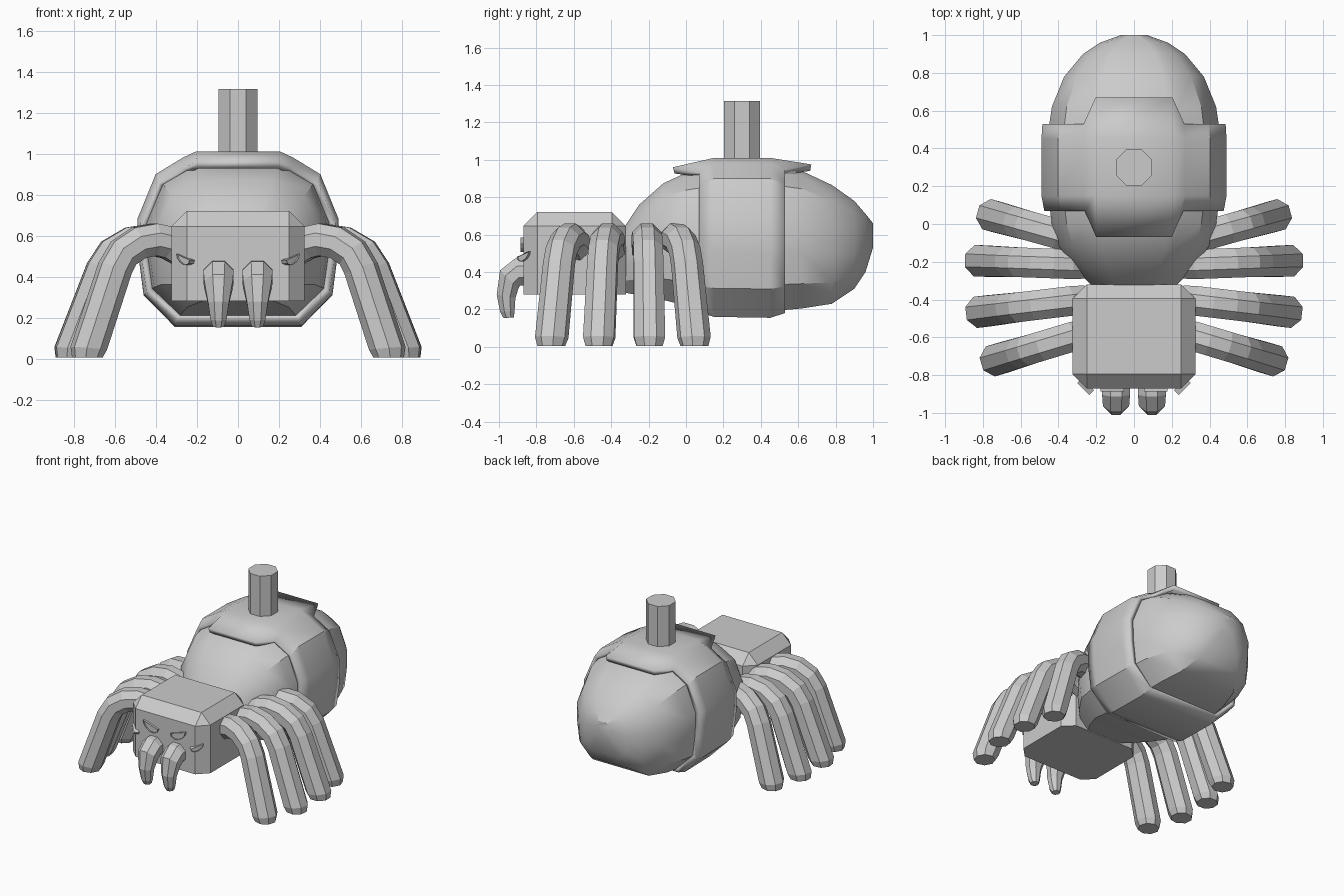
import bpy, bmesh, math
from mathutils import Vector

if "Cube" in bpy.data.objects:
    bpy.data.objects.remove(bpy.data.objects["Cube"], do_unlink=True)

GREY = (0.6, 0.6, 0.6, 1)
grey = bpy.data.materials.new("plain grey")
grey.use_nodes = True
grey.diffuse_color = GREY
grey.node_tree.nodes["Principled BSDF"].inputs["Base Color"].default_value = GREY


def finish(name, bm, smooth=0):
    bmesh.ops.recalc_face_normals(bm, faces=bm.faces)
    mesh = bpy.data.meshes.new(name)
    bm.to_mesh(mesh)
    bm.free()
    mesh.materials.append(grey)
    ob = bpy.data.objects.new(name, mesh)
    bpy.context.collection.objects.link(ob)
    if smooth:
        bpy.ops.object.select_all(action="DESELECT")
        ob.select_set(True)
        bpy.context.view_layer.objects.active = ob
        bpy.ops.object.shade_smooth_by_angle(angle=math.radians(smooth))
    return ob


def loft(rings, caps=True):
    """Skin a list of closed rings of points."""
    bm = bmesh.new()
    rows = [[bm.verts.new(p) for p in ring] for ring in rings]
    n = len(rows[0])
    for a, b in zip(rows, rows[1:]):
        for i in range(n):
            j = (i + 1) % n
            bm.faces.new((a[i], a[j], b[j], b[i]))
    if caps:
        bm.faces.new(rows[0])
        bm.faces.new(rows[-1])
    return bm


def tube(path, out):
    """Octagonal tube; path holds (distance along out, height, radius, tilt in degrees), base first."""
    base, heading = out
    side = heading.cross(Vector((0, 0, 1)))
    rings = []
    for d, z, r, tilt in path:
        t = math.radians(tilt)
        normal = Vector((0, 0, math.cos(t))) + heading * math.sin(t)
        centre = base + heading * d + Vector((0, 0, z))
        angles = [(k + 0.5) * math.pi / 4 for k in range(8)]
        rings.append([centre + r * (math.cos(a) * side + math.sin(a) * normal)
                      for a in angles])
    return loft(rings)


# Body cross-section, right half from top to bottom, in units of half width and half height
SECTION = [(.42, 1), (.55, .93), (.82, .74), (1, .23), (.99, -.2), (.94, -.64), (.63, -1)]
OUTLINE = SECTION + [(-x, z) for x, z in reversed(SECTION)]


def body_ring(y, w, top, bottom, flap=0):
    mid, half = (top + bottom) / 2, (top - bottom) / 2
    return [(w * x, y + (flap if z == 1 else 0), mid + half * z) for x, z in OUTLINE]


# Abdomen
abdomen = [(-.33, .22, .64, .29), (-.25, .30, .76, .275), (-.12, .395, .875, .25),
           (0, .435, .93, .22), (.15, .455, .96, .2), (.45, .46, .97, .19),
           (.62, .435, .94, .205), (.78, .37, .865, .23), (.9, .27, .78, .31),
           (.96, .18, .71, .4), (1, .07, .66, .53)]
finish("abdomen", loft([body_ring(*s) for s in abdomen]), 30)

# Raised band around the abdomen, with flaps at front and back of the top
band = [(.07, .475, .96, .185, -.14), (.15, .49, 1.01, .16), (.45, .49, 1.01, .155),
        (.53, .485, .975, .18, .14)]
ob = finish("abdomen_band", loft([body_ring(*s) for s in band], caps=False), 30)
solid = ob.modifiers.new("thickness", "SOLIDIFY")
solid.thickness = 0.035
solid.offset = -1

# Post on the back
post = []
for z in (.9, 1.315):
    post.append([(.104 * math.cos((k + .5) * math.pi / 4),
                  .3 + .104 * math.sin((k + .5) * math.pi / 4), z) for k in range(8)])
finish("back_post", loft(post))

# Head: box bevelled everywhere but underneath
bm = bmesh.new()
bmesh.ops.create_cube(bm, size=1)
for v in bm.verts:
    v.co = (v.co.x * .65, v.co.y * .55 - .595, v.co.z * .44 + .5)
edges = [e for e in bm.edges if max(v.co.z for v in e.verts) > .5]
bmesh.ops.bevel(bm, geom=edges, offset=.075, segments=1, affect="EDGES")
finish("head", bm)

# Legs: (name, root y, foot x, foot y)
LEGS = [("front", -.58, .735, -.72), ("second", -.4, .815, -.465),
        ("third", -.215, .82, -.195), ("rear", -.09, .755, .045)]
SHAPE = [(0, .52, .08, -30), (.14, .565, .085, -20), (.28, .58, .085, 0), (.46, .565, .085, 20),
         (.62, .515, .085, 45), (.71, .44, .086, 70), (.985, .05, .09, 85), (1, .005, .075, 90)]

# Fangs
FANG = [(0, .405, .08, 0), (.06, .4, .08, 10), (.105, .36, .075, 45),
        (.122, .27, .055, 80), (.115, .19, .042, 95), (.108, .155, .03, 95)]


def eye(name, centre, normal, width, depth, slope):
    """Half-moon plate with a sunken middle, lower towards the nose."""
    normal = Vector(normal).normalized()
    across = Vector((0, 0, 1)).cross(normal)
    if across.x * centre[0] < 0:
        across = -across
    up = Vector((0, 0, 1))
    shape = [(math.cos(a), -math.sin(a)) for a in (k * math.pi / 6 for k in range(7))]
    pts = [Vector(centre) + across * x * width + up * (z * depth + x * slope)
           for x, z in shape]
    bm = loft([[p - normal * .02 for p in pts], [p + normal * .016 for p in pts]])
    bm.faces.ensure_lookup_table()
    front = bm.faces[-1]
    bmesh.ops.inset_region(bm, faces=[front], thickness=.009)
    bmesh.ops.translate(bm, verts=front.verts, vec=-normal * .01)
    finish(name, bm)


for s, label in ((1, "left"), (-1, "right")):
    for name, y, fx, fy in LEGS:
        root = Vector((s * .27, y, 0))
        reach = Vector((s * fx, fy, 0)) - root
        path = [(d * reach.length, z, r, t) for d, z, r, t in SHAPE]
        finish(f"{name}_leg_{label}", tube(path, (root, reach.normalized())))
    finish(f"fang_{label}", tube(FANG, (Vector((s * .095, -.84, 0)), Vector((0, -1, 0)))))
    eye(f"inner_eye_{label}", (s * .115, -.87, .563), (0, -1, 0), .062, .052, .02)
    eye(f"outer_eye_{label}", (s * .2575, -.8625, .495), (s, -1, 0), .045, .035, .015)
